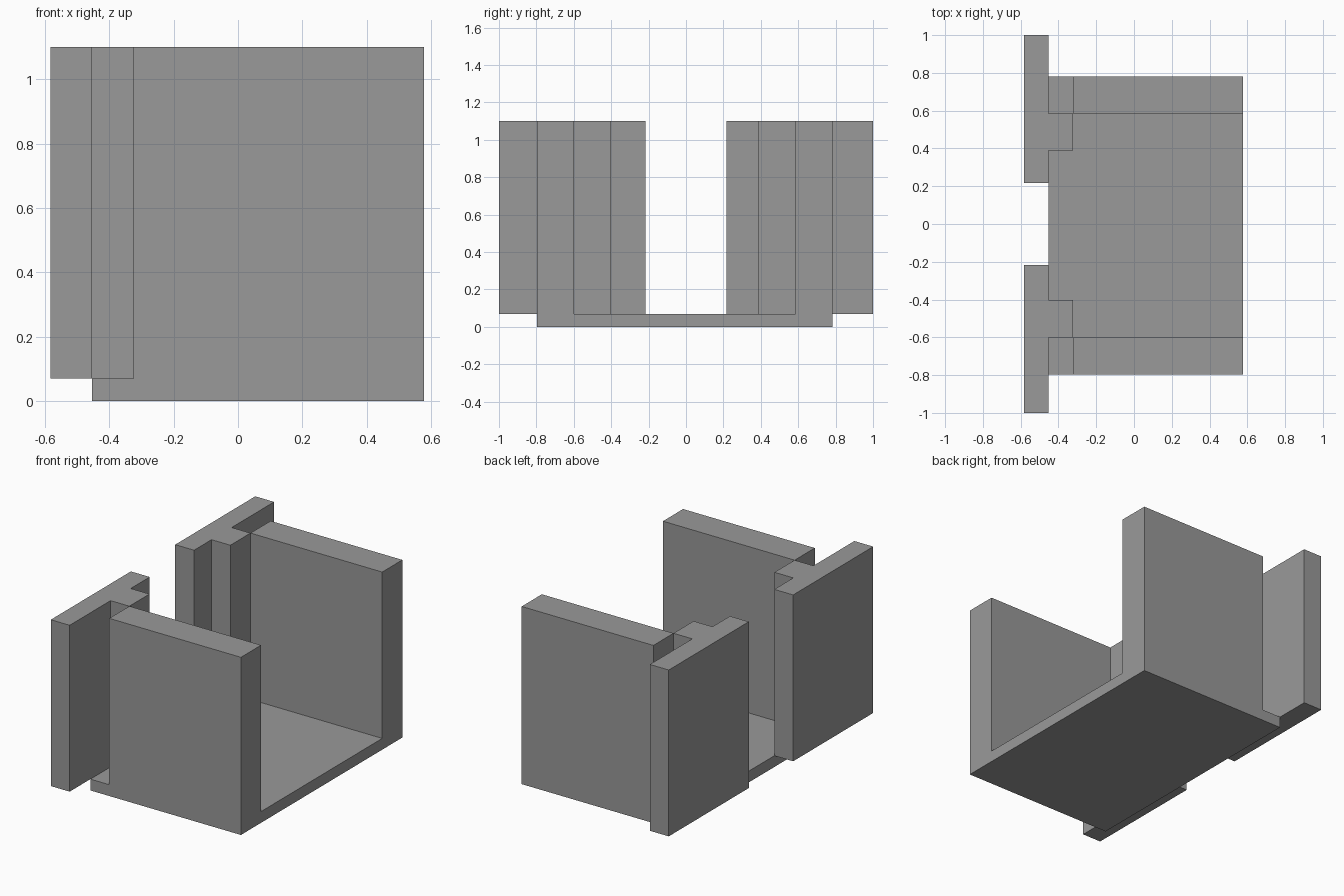
import bpy
import bmesh

cube = bpy.data.objects.get("Cube")
if cube:
    bpy.data.objects.remove(cube, do_unlink=True)

# Single grey material
GREY = (0.32, 0.32, 0.32, 1.0)
grey = bpy.data.materials.new("grey")
grey.use_nodes = True
grey.diffuse_color = GREY
grey.node_tree.nodes["Principled BSDF"].inputs["Base Color"].default_value = GREY

BASE_T, TOP = 0.07, 1.10
X_OUT, X_EDGE, X_WALL, X_END = -0.582, -0.453, -0.324, 0.578


def extrude_outline(name, points, z0, z1):
    """Solid with a flat outline in x, y, running from z0 to z1."""
    bm = bmesh.new()
    face = bm.faces.new([bm.verts.new((x, y, z0)) for x, y in points])
    top = bmesh.ops.extrude_face_region(bm, geom=[face])["geom"]
    verts = [v for v in top if isinstance(v, bmesh.types.BMVert)]
    bmesh.ops.translate(bm, verts=verts, vec=(0, 0, z1 - z0))
    bmesh.ops.recalc_face_normals(bm, faces=bm.faces[:])
    mesh = bpy.data.meshes.new(name)
    bm.to_mesh(mesh)
    bm.free()
    mesh.materials.append(grey)
    obj = bpy.data.objects.new(name, mesh)
    bpy.context.collection.objects.link(obj)
    return obj


def rect(x0, x1, y0, y1):
    return [(x0, y0), (x1, y0), (x1, y1), (x0, y1)]


# Floor slab
extrude_outline("floor", rect(X_EDGE, X_END, -0.797, 0.782), 0, BASE_T)

# Each side: inner plate edge, inner post edge, wall inside, wall outside, plate end
sides = {
    "front": (-0.217, -0.403, -0.60, -0.797, -1.0),
    "back": (0.217, 0.388, 0.585, 0.782, 1.0),
}
for side, (plate_in, post_in, wall_in, wall_out, plate_out) in sides.items():
    # Side wall standing on the floor
    extrude_outline(side + "_wall", rect(X_WALL, X_END, wall_in, wall_out), BASE_T, TOP)
    # End plate with its connecting post, as one T-shaped section
    extrude_outline(side + "_end_plate", [
        (X_OUT, plate_in), (X_EDGE, plate_in), (X_EDGE, post_in), (X_WALL, post_in),
        (X_WALL, wall_in), (X_EDGE, wall_in), (X_EDGE, plate_out), (X_OUT, plate_out),
    ], BASE_T, TOP)
